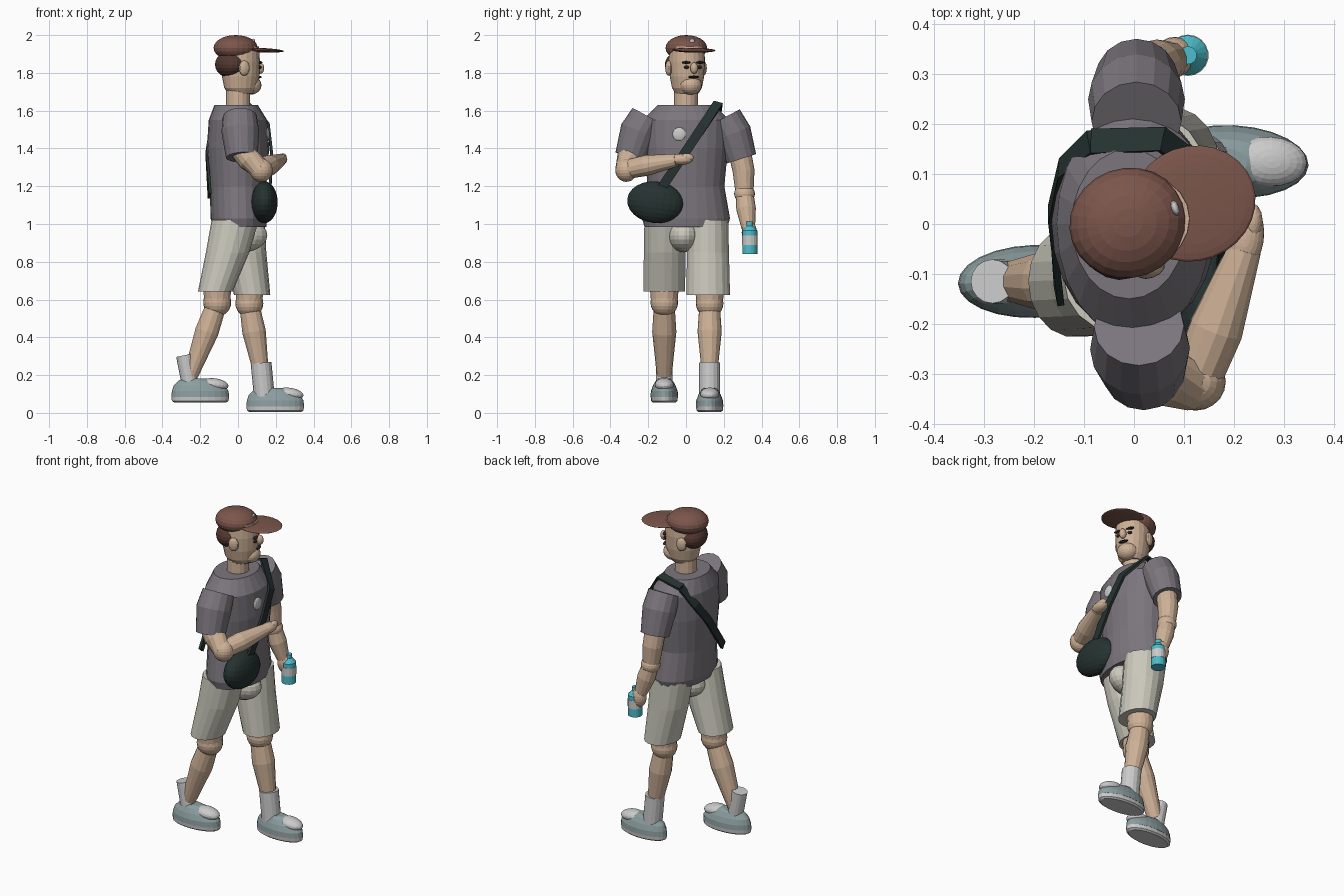
import bpy, bmesh, math
from mathutils import Vector, Matrix

if "Cube" in bpy.data.objects:
    bpy.data.objects.remove(bpy.data.objects["Cube"])

mats = {}


def paint(ob, name):
    if name not in mats:
        m = bpy.data.materials.new(name)
        m.diffuse_color = tuple((c / 255) ** 2.2 for c in COL[name]) + (1,)
        m.use_nodes = True
        m.node_tree.nodes["Principled BSDF"].inputs["Base Color"].default_value = m.diffuse_color
        mats[name] = m
    ob.data.materials.append(mats[name])


COL = dict(skin=(205, 176, 150), shirt=(122, 117, 124), shorts=(202, 200, 187),
           cap=(122, 86, 76), hair=(84, 58, 52), bag=(42, 54, 52), teal=(78, 188, 202),
           shoe=(138, 156, 158), sock=(190, 190, 194), dark=(50, 40, 40), pale=(205, 205, 205))


def finish(name, bm, mat):
    bmesh.ops.recalc_face_normals(bm, faces=bm.faces)
    me = bpy.data.meshes.new(name)
    bm.to_mesh(me)
    bm.free()
    ob = bpy.data.objects.new(name, me)
    bpy.context.collection.objects.link(ob)
    paint(ob, mat)
    return ob


def skin_rings(name, rings, mat):
    bm = bmesh.new()
    vs = [[bm.verts.new(p) for p in r] for r in rings]
    n = len(vs[0])
    for a, b in zip(vs, vs[1:]):
        for i in range(n):
            bm.faces.new((a[i], a[(i + 1) % n], b[(i + 1) % n], b[i]))
    bm.faces.new(vs[0])
    bm.faces.new(vs[-1])
    return finish(name, bm, mat)


# horizontal elliptical rings: (cx, cy, z, rx, ry)
def loft(name, rings, mat, n=20, yaw=0.0):
    R = Matrix.Rotation(yaw, 3, 'Z')
    out = []
    for cx, cy, z, rx, ry in rings:
        out.append([Vector((cx, cy, z)) + R @ Vector((rx * math.cos(2 * math.pi * i / n),
                    ry * math.sin(2 * math.pi * i / n), 0)) for i in range(n)])
    return skin_rings(name, out, mat)


# round tube along points with a radius at each point
def tube(name, pts, radii, mat, n=14):
    pts = [Vector(p) for p in pts]
    out = []
    for i, (p, r) in enumerate(zip(pts, radii)):
        t = (pts[min(i + 1, len(pts) - 1)] - pts[max(i - 1, 0)]).normalized()
        u = t.cross(Vector((1, 0, 0)) if abs(t.x) < .7 else Vector((0, 0, 1))).normalized()
        v = t.cross(u)
        out.append([p + r * (u * math.cos(2 * math.pi * k / n) + v * math.sin(2 * math.pi * k / n))
                    for k in range(n)])
    return skin_rings(name, out, mat)


def ball(name, c, r, mat, rot=None, seg=20):
    bm = bmesh.new()
    bmesh.ops.create_uvsphere(bm, u_segments=seg, v_segments=12, radius=1)
    M = Matrix.Translation(c) @ (rot or Matrix.Identity(4)) @ Matrix.Diagonal((*r, 1))
    bmesh.ops.transform(bm, matrix=M, verts=bm.verts)
    return finish(name, bm, mat)


# --- head, turned a little to the figure's left
YAW = math.radians(20)
HR = Matrix.Rotation(YAW, 4, 'Z')


def head(name, c, r, mat, tilt=0, seg=20):
    return ball(name, HR @ Vector(c), r, mat, HR @ Matrix.Rotation(tilt, 4, 'Y'), seg)


hc = HR @ Vector((.015, 0, 0))
loft("face", [(hc.x, hc.y, z, a, b) for z, a, b in
              ((1.69, .065, .06), (1.72, .088, .078), (1.78, .1, .09), (1.86, .103, .095),
               (1.94, .098, .09))], "skin", 20, YAW)
head("jaw", (.072, 0, 1.735), (.056, .06, .05), "skin")
head("nose", (.125, 0, 1.825), (.022, .02, .03), "skin", seg=12)
head("hair", (-.042, 0, 1.845), (.08, .1, .072), "hair")
head("mouth", (.118, 0, 1.778), (.012, .03, .007), "dark", seg=12)
for s, side in ((1, "left"), (-1, "right")):
    head(side + "_ear", (0, s * .097, 1.825), (.03, .017, .04), "skin", seg=12)
    head(side + "_brow", (.11, s * .038, 1.855), (.012, .026, .007), "dark", seg=12)
    head(side + "_eye", (.108, s * .036, 1.83), (.01, .014, .009), "dark", seg=12)
head("cap_crown", (-.011, .006, 1.932), (.118, .11, .068), "cap", seg=24)
head("cap_brim", (.125, -.002, 1.92), (.127, .115, .012), "cap", .04, 28)
head("cap_badge", (.088, .002, 1.967), (.008, .016, .014), "pale", seg=12)
tube("neck", [(0, 0, 1.58), (0, 0, 1.74)], [.064, .062], "skin", 16)

# --- shirt
loft("shirt_body", [(.01, 0, .985, .14, .22), (.005, 0, 1.03, .15, .233), (0, 0, 1.2, .15, .203),
                    (0, 0, 1.4, .165, .222), (0, 0, 1.55, .155, .228), (-.01, 0, 1.63, .115, .15)],
     "shirt", 24)
tube("left_sleeve", [(.005, .205, 1.565), (.005, .25, 1.48), (.005, .293, 1.345)],
     [.09, .097, .082], "shirt", 16)
tube("right_sleeve", [(.01, -.205, 1.57), (.012, -.25, 1.49), (.02, -.293, 1.355)],
     [.09, .1, .084], "shirt", 16)
ball("chest_badge", (.155, -.035, 1.475), (.012, .036, .036), "pale", seg=16)

# --- left arm hanging, holding a bottle
tube("left_upper_arm", [(.005, .285, 1.38), (.01, .305, 1.28), (.02, .31, 1.16)],
     [.06, .058, .047], "skin")
ball("left_elbow", (.022, .31, 1.16), (.055, .055, .05), "skin")
tube("left_forearm", [(.022, .31, 1.16), (.045, .318, 1.08), (.075, .33, .98)],
     [.047, .052, .036], "skin")
ball("left_hand", (.082, .335, .955), (.042, .04, .062), "skin")
tube("bottle", [(.108, .338, z) for z in (.84, .965, .985, .99, 1.012)],
     [.04, .04, .022, .018, .018], "teal", 18)
tube("bottle_label", [(.108, .338, .89), (.108, .338, .94)], [.0415, .0415], "sock", 18)

# --- right arm bent across the body
tube("right_upper_arm", [(.015, -.29, 1.4), (.06, -.305, 1.34), (.12, -.32, 1.29)],
     [.062, .062, .055], "skin")
ball("right_elbow", (.123, -.316, 1.285), (.061, .058, .062), "skin")
tube("right_forearm", [(.123, -.316, 1.288), (.165, -.21, 1.31), (.222, -.05, 1.338)],
     [.05, .055, .034], "skin")
ball("right_hand", (.224, -.03, 1.342), (.036, .066, .03), "skin",
     Matrix.Rotation(-.15, 4, 'Z'))
ball("right_fingers", (.238, .005, 1.352), (.02, .036, .022), "skin", seg=12)

# --- shorts and hips
ball("hips", (.02, -.01, .94), (.135, .088, .09), "shorts")
loft("left_shorts_leg", [(.015, .115, 1.02, .125, .11), (.035, .116, .85, .115, .113),
                         (.075, .118, .625, .096, .117)], "shorts", 18)
loft("right_shorts_leg", [(-.015, -.112, 1.02, .125, .11), (-.055, -.113, .85, .115, .112),
                          (-.12, -.115, .642, .092, .112)], "shorts", 18)


# --- lower legs and shoes
def leg(side, y, knee, shin, sock, sock_r, shoe, yaw):
    ball(side + "_knee", (knee[0], y, knee[1]), (.074, .073, .075), "skin")
    tube(side + "_thigh", [(knee[0], y, knee[1] + .12), (knee[0], y, knee[1])], [.08, .07], "skin")
    tube(side + "_calf", [(p[0], y, p[1]) for p in shin], [.055, .064, .04], "skin")
    tube(side + "_sock", [(p[0], y, p[1]) for p in sock], [sock_r, sock_r], "sock", 16)
    x, z = shoe
    loft(side + "_sole", [(x, y, z, .138, .06), (x, y, z + .008, .15, .07),
                          (x, y, z + .03, .153, .072)], "pale", 24, yaw)
    loft(side + "_shoe", [(x, y, z + .03, .153, .073), (x, y, z + .06, .15, .071),
                          (x - .005, y, z + .09, .135, .06), (x - .015, y, z + .115, .1, .045),
                          (x - .03, y, z + .128, .06, .03)], "shoe", 24, yaw)
    ball(side + "_toe_cap", (x + .075, y, z + .095), (.075, .05, .033), "sock",
         Matrix.Rotation(yaw, 4, 'Z') @ Matrix.Rotation(.12, 4, 'Y'))


leg("left", .125, (.06, .58), [(.062, .56), (.085, .43), (.125, .2)],
    [(.122, .265), (.14, .08)], .055, (.197, .005), -.05)
leg("right", -.115, (-.11, .585), [(-.115, .57), (-.165, .43), (-.25, .2)],
    [(-.284, .305), (-.25, .13)], .044, (-.2, .055), .03)

# --- sling bag with its strap
ball("bag", (.14, -.162, 1.115), (.07, .15, .11), "bag", Matrix.Rotation(-.12, 4, 'X'), 24)


# flat band laid along points; each point has an outward direction
def band(name, pts, width, thick):
    P = [Vector(p[0]) for p in pts]
    rings = []
    for i, (p, (_, o)) in enumerate(zip(P, pts)):
        t = (P[min(i + 1, len(P) - 1)] - P[max(i - 1, 0)]).normalized()
        w = t.cross(Vector(o)).normalized()
        n = w.cross(t)
        rings.append([p + w * a * width / 2 + n * b * thick / 2
                      for a, b in ((1, 1), (-1, 1), (-1, -1), (1, -1))])
    skin_rings(name, rings, "bag")


band("front_strap", [((-.085, .165, 1.605), (-.3, .2, 1)), ((.055, .17, 1.64), (.3, .2, 1)),
                     ((.162, .09, 1.52), (1, .2, .4)), ((.178, -.01, 1.37), (1, 0, 0)),
                     ((.17, -.13, 1.19), (1, 0, 0))], .05, .014)
band("back_strap", [((-.085, .165, 1.6), (-.6, .3, 1)), ((-.145, .11, 1.49), (-1, .2, .2)),
                    ((-.165, .02, 1.37), (-1, 0, 0)), ((-.15, -.145, 1.15), (-1, -.2, 0))],
     .048, .014)
